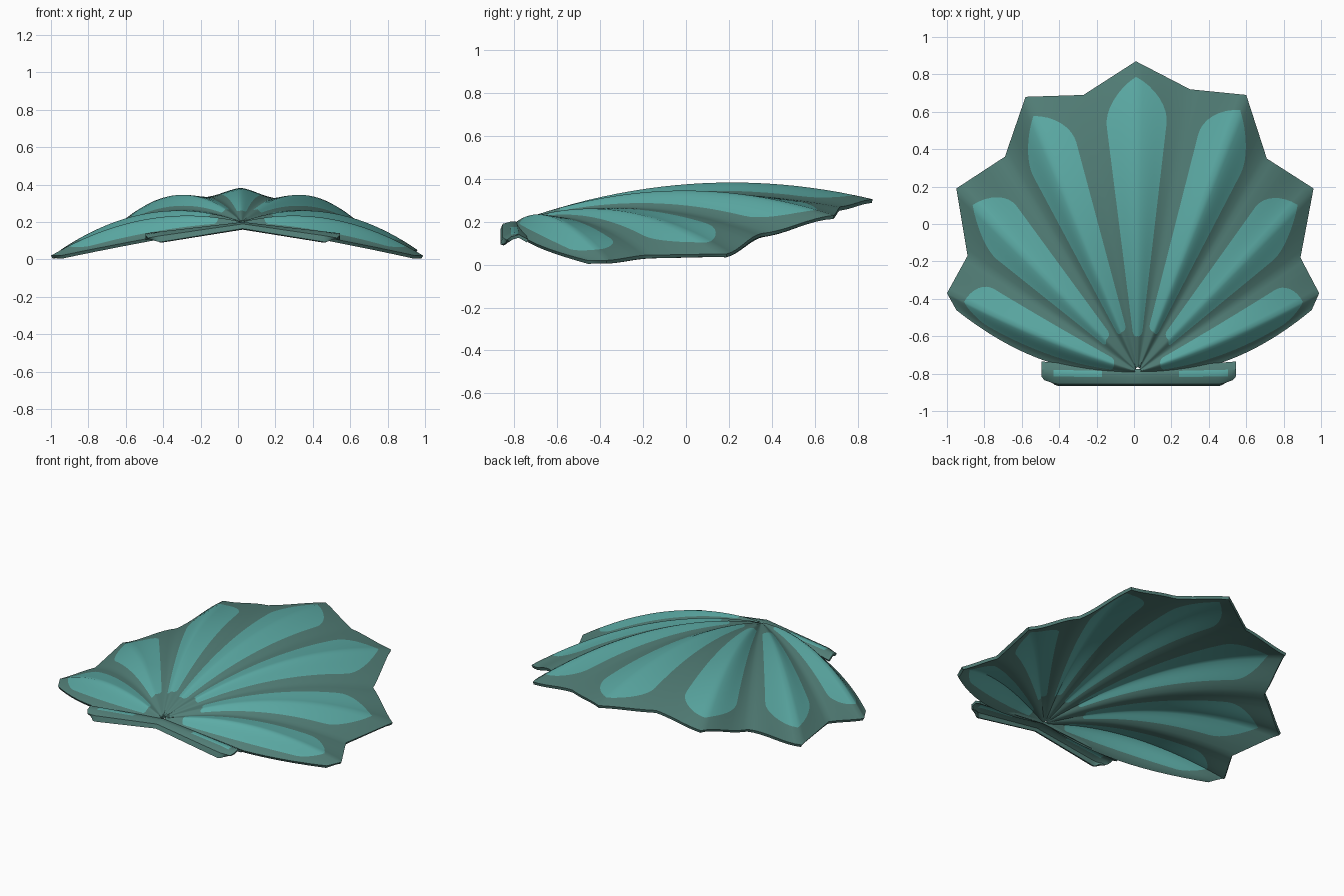
import bpy, bmesh, math

if "Cube" in bpy.data.objects:
    bpy.data.objects.remove(bpy.data.objects["Cube"])


def material(name, rgb):
    m = bpy.data.materials.new(name)
    m.diffuse_color = (*rgb, 1)
    m.use_nodes = True
    m.node_tree.nodes["Principled BSDF"].inputs["Base Color"].default_value = m.diffuse_color
    return m


MATS = [material("dark teal", (0.085, 0.21, 0.185)),
        material("light teal", (0.107, 0.41, 0.38))]


def finish(name, bm, thickness):
    """Turn a sheet into a thin smooth-shaded solid."""
    bmesh.ops.remove_doubles(bm, verts=bm.verts, dist=0.0004)
    me = bpy.data.meshes.new(name)
    bm.to_mesh(me)
    bm.free()
    for m in MATS:
        me.materials.append(m)
    ob = bpy.data.objects.new(name, me)
    bpy.context.collection.objects.link(ob)
    bpy.ops.object.select_all(action='DESELECT')
    bpy.context.view_layer.objects.active = ob
    ob.select_set(True)
    sol = ob.modifiers.new("thickness", 'SOLIDIFY')
    sol.thickness = thickness
    sol.offset = -1
    bpy.ops.object.modifier_apply(modifier=sol.name)
    bpy.ops.object.shade_smooth_by_angle(angle=math.radians(40))
    return ob


def sheet(bm, cols, light):
    """Skin columns of points; light(c, r) chooses the light colour."""
    vs = [[bm.verts.new(p) for p in col] for col in cols]
    for c in range(len(vs) - 1):
        for r in range(len(vs[c]) - 1):
            f = bm.faces.new((vs[c][r], vs[c + 1][r], vs[c + 1][r + 1], vs[c][r + 1]))
            f.material_index = 1 if light(c, r) else 0


# Fan lines, left to right: rim x, y, z, upward bulge, sideways bulge
PIVOT = (0.02, -0.79, 0.2)
LINES = [
    (-0.95, -0.46, 0.02, 0.02, 0.44), (-1.0, -0.37, 0.02, 0.42, 0.1),
    (-0.89, -0.17, 0.045, 0.33, 0), (-0.95, 0.19, 0.05, 0.50, 0),
    (-0.69, 0.36, 0.145, 0.36, 0), (-0.58, 0.68, 0.23, 0.52, 0),
    (-0.27, 0.69, 0.28, 0.36, 0), (0.01, 0.87, 0.305, 0.50, 0),
    (0.30, 0.72, 0.27, 0.36, 0), (0.60, 0.69, 0.23, 0.52, 0),
    (0.71, 0.35, 0.145, 0.36, 0), (0.96, 0.19, 0.05, 0.50, 0),
    (0.89, -0.18, 0.045, 0.33, 0), (0.99, -0.37, 0.02, 0.42, 0.1),
    (0.95, -0.46, 0.02, 0.02, 0.44)]
START = [0.15, 0.2, 0.17, 0.14, 0.17, 0.2, 0.15]
END = [0.91, 0.91, 0.93, 0.95, 0.945, 0.91, 0.91]
W = 0.66                                     # light share of each rib's width
US = [-1, -0.89, -0.77] + [W * math.sin(k * math.pi / 16) for k in range(-8, 9)] + [0.77, 0.89, 1]


def on_line(line, r):
    x, y, z, up, side = line
    b = r * (1 - r)
    return (PIVOT[0] + (x - PIVOT[0]) * r,
            PIVOT[1] + (y - PIVOT[1]) * r - side * b,
            PIVOT[2] + (z - PIVOT[2]) * r + up * b)


# Ribbed fan: each rib spans valley, ridge, valley
bm = bmesh.new()
N_IN, N_MID, N_OUT = 3, 20, 4
for i in range(7):
    left, tip, right = LINES[2 * i:2 * i + 3]
    cols = []
    for u in US:
        a = abs(u)
        out = max(0, (a - W) / (1 - W))
        arc = math.sqrt(max(0, 1 - (a / W) ** 2))
        s = (START[i] - 0.025 * arc) * (1 - out) + 0.16 * out
        e = (END[i] - 0.1 + 0.1 * arc) * (1 - out) + 0.84 * out
        rs = [0.015 + (s - 0.015) * k / N_IN for k in range(N_IN)]
        rs += [s + (e - s) * k / N_MID for k in range(N_MID)]
        rs += [e + (1 - e) * k / N_OUT for k in range(N_OUT + 1)]
        col = []
        for r in rs:
            p, q = on_line(tip, r), on_line(left if u < 0 else right, r)
            shape = 0.4 * (1 - a) + 0.6 * (0.5 + 0.5 * math.cos(math.pi * a))
            col.append((p[0] + (q[0] - p[0]) * a, p[1] + (q[1] - p[1]) * a,
                        q[2] + (p[2] - q[2]) * shape))
        cols.append(col)
    sheet(bm, cols, lambda c, r: 3 <= c < 19 and N_IN <= r < N_IN + N_MID)
finish("ribbed_fan", bm, 0.018)

# Hinge strip with two ears, folded down at the front
bm = bmesh.new()
cols, xs = [], []
for k in range(-24, 25):
    t = k / 24
    a = abs(t)
    x = 0.025 + 0.52 * t
    xs.append(x)
    end = max(0, (a - 0.85) / 0.15)
    back = (x, -0.775 + 0.04 * a, 0.192 - 0.075 * a)
    mid = (x, -0.79 + 0.012 * a, 0.2 - 0.06 * a)
    top = (x, -0.82 + 0.005 * a, 0.2 - 0.06 * a - 0.01 * end)
    lip = (x * (1 - 0.03 * end), -0.855 + 0.02 * end, 0.19 - 0.075 * a)
    low = (x * (1 - 0.1 * end), -0.865 + 0.025 * end, 0.165 - 0.085 * a + 0.02 * end)
    cols.append([low, lip, top, mid, back])
sheet(bm, cols, lambda c, r: r == 2 and 0.2 < abs(xs[c] - 0.025) < 0.46)
finish("hinge_strip", bm, 0.015)
